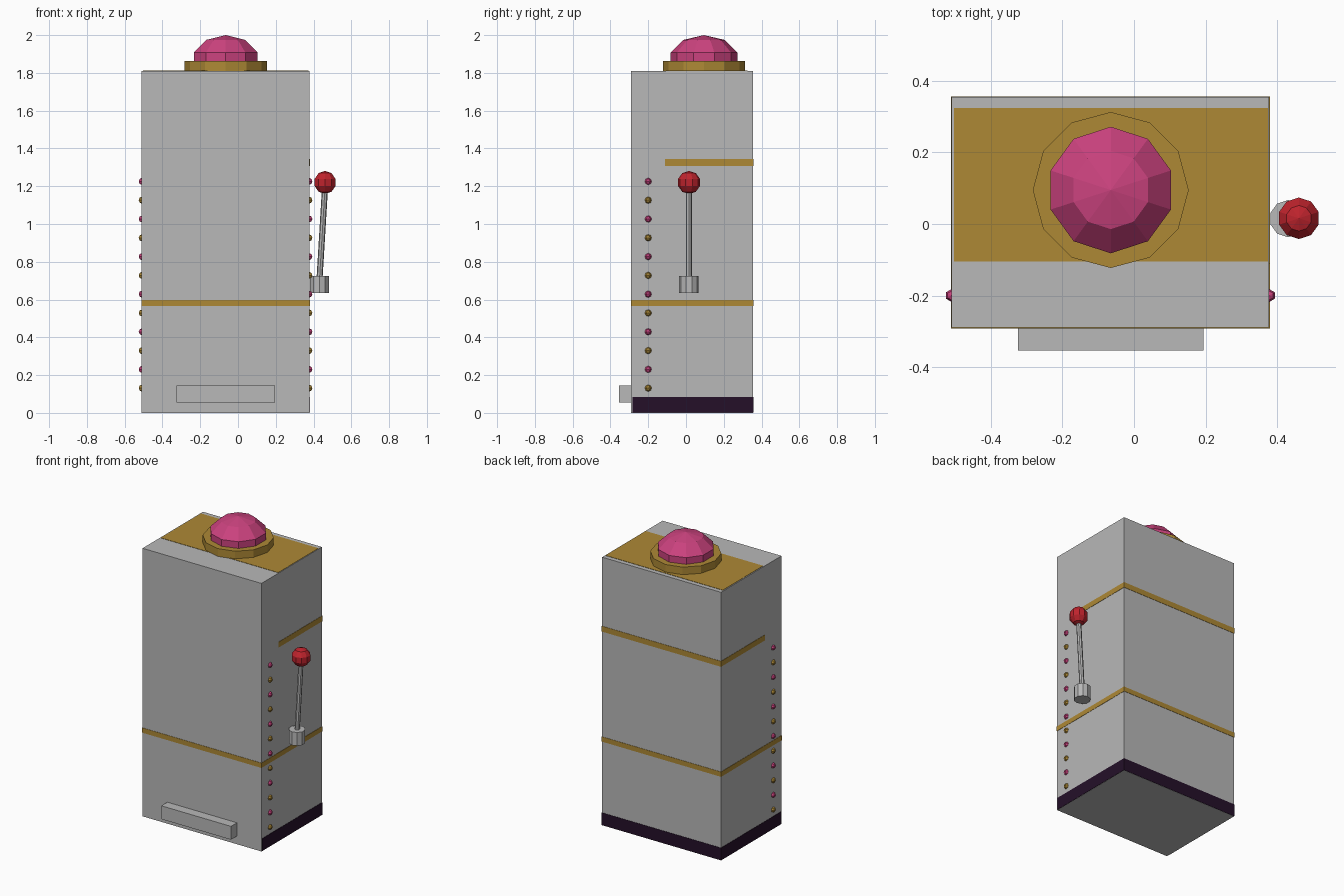
import bpy, math
from mathutils import Vector

if "Cube" in bpy.data.objects:
    bpy.data.objects.remove(bpy.data.objects["Cube"])


def material(name, rgb):
    m = bpy.data.materials.new(name)
    m.diffuse_color = (*rgb, 1)
    m.use_nodes = True
    m.node_tree.nodes["Principled BSDF"].inputs["Base Color"].default_value = m.diffuse_color
    return m


GREY = material("grey metal", (0.48, 0.48, 0.48))
GOLD = material("gold", (0.42, 0.25, 0.036))
PINK = material("pink", (0.60, 0.055, 0.21))
RED = material("red", (0.52, 0.017, 0.026))
DARK = material("dark purple", (0.018, 0.005, 0.022))


def finish(name, mat):
    ob = bpy.context.object
    ob.name = name
    ob.data.materials.append(mat)
    return ob


def box(name, lo, hi, mat):
    lo, hi = Vector(lo), Vector(hi)
    bpy.ops.mesh.primitive_cube_add(size=1, location=(lo + hi) / 2)
    bpy.context.object.scale = hi - lo
    return finish(name, mat)


def ball(name, loc, scale, segs, rings, mat):
    bpy.ops.mesh.primitive_uv_sphere_add(segments=segs, ring_count=rings, radius=1, location=loc)
    bpy.context.object.scale = scale
    return finish(name, mat)


def rod(name, a, b, r, sides, mat):
    a, b = Vector(a), Vector(b)
    bpy.ops.mesh.primitive_cylinder_add(vertices=sides, radius=r, depth=(b - a).length,
                                        location=(a + b) / 2)
    bpy.context.object.rotation_euler = Vector((0, 0, 1)).rotation_difference(b - a).to_euler()
    return finish(name, mat)


# Cabinet
X0, X1, Y0, Y1, TOP = -0.51, 0.378, -0.29, 0.355, 1.81
E = 0.002  # how far trim plates stand proud
box("cabinet", (X0, Y0, 0), (X1, Y1, TOP), GREY)
box("coin_tray", (-0.325, -0.354, 0.055), (0.195, Y0 + 0.01, 0.145), GREY)

# Trim: base, two bands and top panel
box("base_trim", (X0 - E, -0.283, 0.001), (X1 + E, Y1 + E, 0.085), DARK)
box("lower_band", (X0 - E, Y0 - E, 0.565), (X1 + E, Y1 + E, 0.598), GOLD)
box("upper_band", (X0 - E, -0.11, 1.308), (X1 + E, Y1 + E, 1.345), GOLD)
box("top_panel", (-0.503, -0.105, TOP - 0.005), (0.374, 0.325, TOP + E), GOLD)

# Beacon
rod("beacon_ring", (-0.065, 0.095, TOP - 0.01), (-0.065, 0.095, 1.863), 0.218, 12, GOLD)
ball("beacon_dome", (-0.065, 0.095, 1.867), (0.186, 0.186, 0.133), 10, 5, PINK)

# Rows of lamps on both sides
for side, x in (("left", X0), ("right", X1)):
    for i in range(12):
        ball(f"{side}_lamp_{i + 1}", (x, -0.2, 0.131 + i * 0.0995), (0.018,) * 3, 6, 4,
             PINK if i % 2 else GOLD)

# Lever
rod("lever_mount", (0.431, 0.015, 0.635), (0.431, 0.015, 0.725), 0.052, 10, GREY)
rod("lever_shaft", (0.431, 0.015, 0.70), (0.461, 0.015, 1.2), 0.016, 8, GREY)
ball("lever_knob", (0.461, 0.016, 1.22), (0.061,) * 3, 10, 5, RED)
